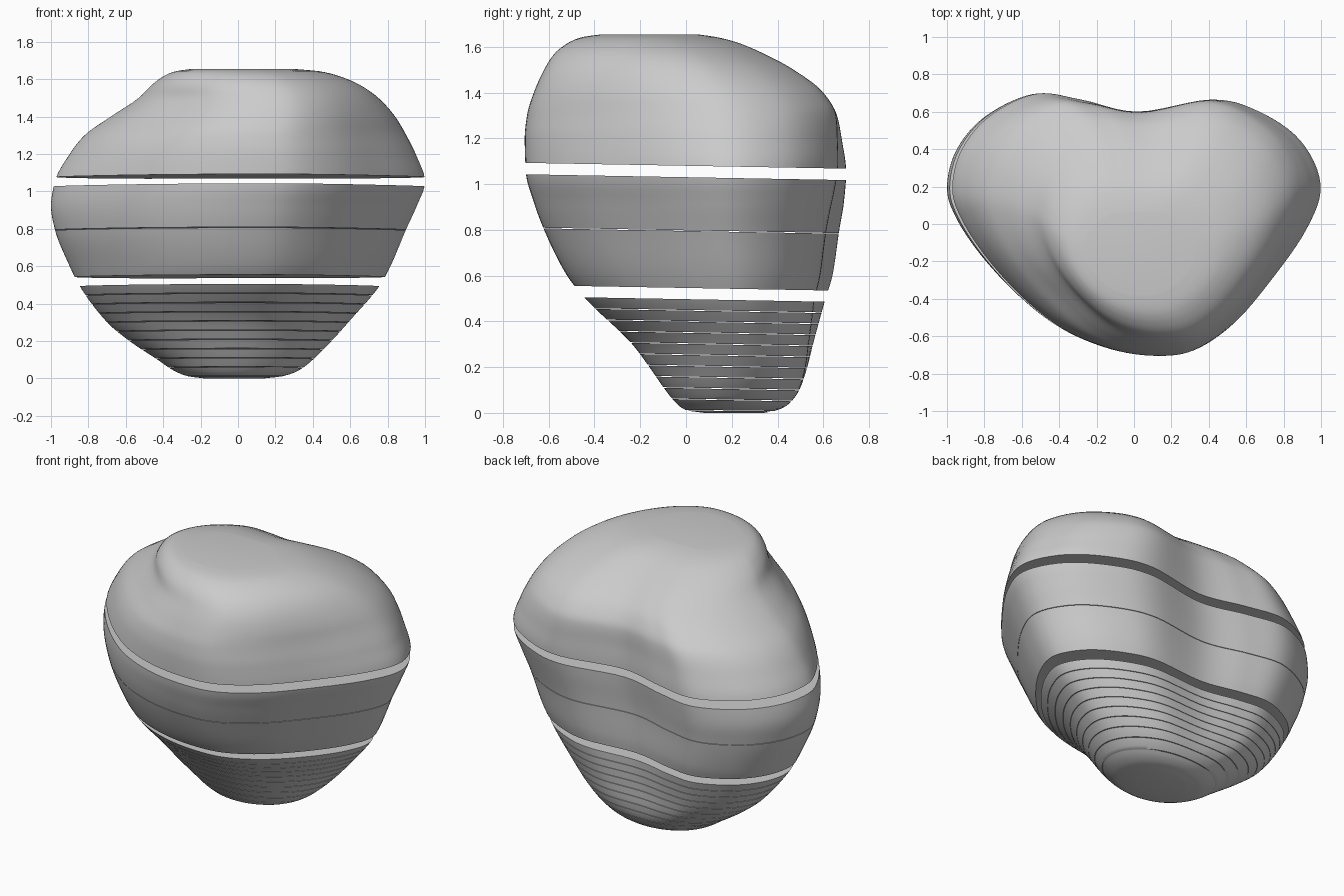
import bpy, math

if "Cube" in bpy.data.objects:
    bpy.data.objects.remove(bpy.data.objects["Cube"])

# plan outline at the widest level (heart-like), starting at the back notch
OUTLINE = [(0, .61), (-.3, .67), (-.55, .70), (-.8, .58), (-.95, .40), (-1, .2),
           (-.955, .04), (-.82, -.17), (-.62, -.39), (-.40, -.56), (-.15, -.665),
           (.1, -.70), (.31, -.67), (.52, -.53), (.72, -.30), (.915, -.02), (.99, .22),
           (.88, .46), (.65, .62), (.4, .68)]
# z, left x, right x, front y, back y, roundness of the section
KEYS = [(0, -.18, .14, .08, .34, 1), (.012, -.27, .24, 0, .40, 1),
        (.04, -.34, .32, -.04, .45, .95), (.1, -.43, .40, -.09, .495, .8),
        (.2, -.58, .50, -.16, .53, .55), (.3, -.70, .59, -.235, .555, .38),
        (.5, -.85, .76, -.44, .61, .2), (.6, -.90, .815, -.52, .64, .12),
        (.8, -.98, .90, -.62, .67, .03), (.92, -1, .955, -.665, .69, 0),
        (1.05, -.98, 1, -.70, .70, 0), (1.2, -.90, .95, -.705, .68, .05),
        (1.3, -.82, .90, -.695, .66, .12), (1.4, -.68, .84, -.665, .60, .22),
        (1.5, -.53, .75, -.62, .47, .3), (1.57, -.46, .65, -.575, .34, .4),
        (1.62, -.39, .53, -.51, .22, .5), (1.643, -.33, .43, -.45, .13, .6),
        (1.653, -.26, .32, -.38, .06, .7)]
# z, how much the right back lobe is held behind the left one
LOBES = [(0, 0), (.2, .02), (.5, .043), (.9, .025), (1.4, -.02), (2, -.02)]
TOP = KEYS[-1][0]
SUB = 6


def spline(pts):
    out, n = [], len(pts)
    for i in range(n):
        a, b, c, d = (pts[(i + k) % n] for k in (-1, 0, 1, 2))
        for s in range(SUB):
            t = s / SUB
            out.append(tuple(.5 * (2*q + (r-p)*t + (2*p-5*q+4*r-w)*t*t + (3*q-p-3*r+w)*t**3)
                             for p, q, r, w in zip(a, b, c, d)))
    return out


def normalise(pts):
    xs, ys = zip(*pts)
    return [(2*(x-min(xs))/(max(xs)-min(xs))-1, 2*(y-min(ys))/(max(ys)-min(ys))-1) for x, y in pts]


UNIT = normalise(spline(OUTLINE))
N = len(UNIT)


def slope(i, j):
    # monotone tangent at key i for column j
    if i == 0 or i == len(KEYS) - 1:
        a, b = (KEYS[0], KEYS[1]) if i == 0 else (KEYS[-2], KEYS[-1])
        return (b[j]-a[j]) / (b[0]-a[0])
    p, q, r = KEYS[i-1], KEYS[i], KEYS[i+1]
    s, t = (q[j]-p[j])/(q[0]-p[0]), (r[j]-q[j])/(r[0]-q[0])
    return 0 if s*t <= 0 else 2*s*t/(s+t)


def params(z):
    z = max(0, min(TOP, z))
    i = max(k for k in range(len(KEYS)-1) if KEYS[k][0] <= z)
    a, b = KEYS[i], KEYS[i+1]
    h = b[0]-a[0]
    t = (z-a[0])/h
    return [(2*t**3-3*t*t+1)*a[j] + (t**3-2*t*t+t)*h*slope(i, j)
            + (3*t*t-2*t**3)*b[j] + (t**3-t*t)*h*slope(i+1, j) for j in range(1, 6)]


def shape(z, rnd):
    # unit section: heart blended to an ellipse, lobes shifted
    d = next(p[1] + (q[1]-p[1])*(z-p[0])/(q[0]-p[0])
             for p, q in zip(LOBES, LOBES[1:]) if z <= q[0])
    pts = []
    for u, v in UNIT:
        a = math.atan2(v, u)
        # soft hollow on the upper left of the front
        k = 1 - .04*math.exp(-((z-1.4)/.14)**2 - ((a+2.4)/.4)**2)
        v -= d * math.sin(max(-1, min(1, u/.45))*math.pi/2) * max(0, v)
        pts.append((k*(u+(math.cos(a)-u)*rnd), k*(v+(math.sin(a)-v)*rnd)))
    return normalise(pts)


def ring(level):
    # cuts lean slightly down towards the back
    lean = -.018 * max(0, min(1, level/.02, (TOP-level)/.25))
    rnd, out = params(level)[4], []
    for u, v in shape(level, rnd):
        z = level
        for _ in range(3):
            xl, xr, yf, yb, _r = params(z)
            x, y = (xl+xr)/2 + (xr-xl)/2*u, (yf+yb)/2 + (yb-yf)/2*v
            z = max(0, level + lean*y)
        out.append((x, y, z))
    return out


def slab(name, z0, z1, step):
    n = max(2, math.ceil((z1-z0)/step))
    levels = [z0+(z1-z0)*i/n for i in range(n+1)]
    # extra rings where the shape rounds over
    for e in (1.61, 1.62, 1.63, 1.637, 1.643, 1.648, 1.651):
        if z0 < e < z1 and min(abs(e-l) for l in levels) > .001:
            levels.append(e)
    levels.sort()
    verts = [p for l in levels for p in ring(l)]
    faces = [(r*N+k, r*N+(k+1) % N, (r+1)*N+(k+1) % N, (r+1)*N+k)
             for r in range(len(levels)-1) for k in range(N)]
    faces += [tuple(reversed(range(N))), tuple(range((len(levels)-1)*N, len(levels)*N))]
    me = bpy.data.meshes.new(name)
    me.from_pydata(verts, [], faces)
    ob = bpy.data.objects.new(name, me)
    bpy.context.collection.objects.link(ob)
    bpy.ops.object.select_all(action='DESELECT')
    ob.select_set(True)
    bpy.context.view_layer.objects.active = ob
    bpy.ops.object.shade_smooth_by_angle(angle=math.radians(40))


# rounded foot and thin layers of the base
SLIT, FIRST, BASE, LAYERS = .003, .012, .497, 10
PITCH = (BASE-FIRST)/LAYERS
slab("foot", 0, FIRST-SLIT/2, .003)
for i in range(LAYERS):
    z = FIRST + PITCH*i
    slab(f"base_layer_{i+1}", z+SLIT/2, z+PITCH-(SLIT/2 if i < LAYERS-1 else 0), .015)

# two middle slabs and the domed top
slab("middle_lower_slab", .546, .795, .03)
slab("middle_upper_slab", .798, 1.03, .03)
slab("domed_top", 1.08, TOP, .02)
